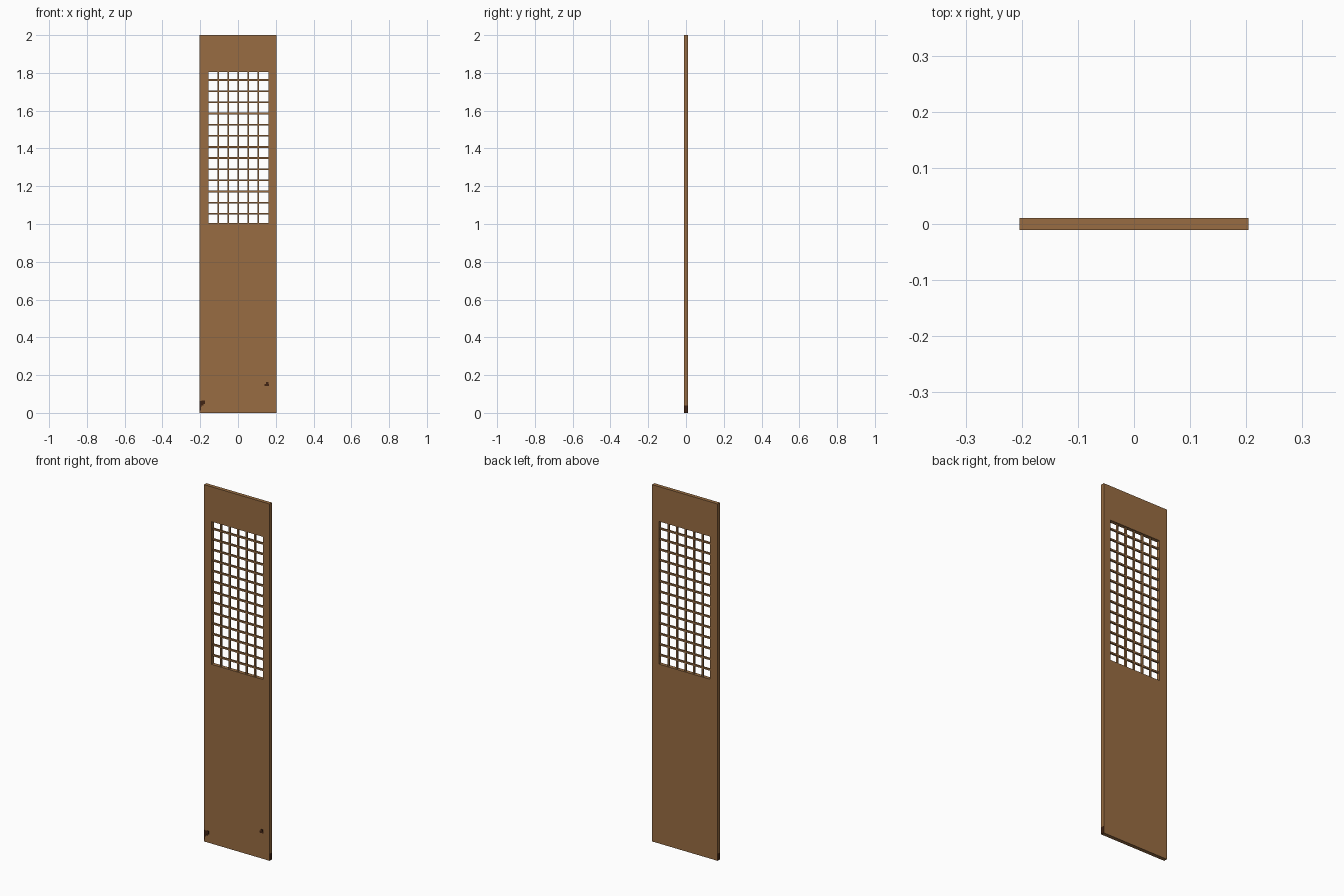
import bpy, bmesh

if "Cube" in bpy.data.objects:
    bpy.data.objects.remove(bpy.data.objects["Cube"])

W, D = 0.204, 0.0104            # half width and half thickness of the panel
X0, X1, Z0, Z1 = -0.156, 0.161, 1.005, 1.805   # window opening


def material(name, rgb):
    m = bpy.data.materials.new(name)
    m.diffuse_color = (*rgb, 1)
    m.use_nodes = True
    m.node_tree.nodes["Principled BSDF"].inputs["Base Color"].default_value = m.diffuse_color
    return m


wood = material("brown_wood", (0.315, 0.152, 0.054))
dark = material("dark_brown", (0.055, 0.018, 0.007))


def finish(name, bm, *mats):
    bmesh.ops.recalc_face_normals(bm, faces=bm.faces)
    me = bpy.data.meshes.new(name)
    bm.to_mesh(me)
    bm.free()
    for m in mats:
        me.materials.append(m)
    ob = bpy.data.objects.new(name, me)
    bpy.context.collection.objects.link(ob)
    return ob


def add_box(bm, x0, x1, y0, y1, z0, z1):
    vs = bmesh.ops.create_cube(bm, size=1)["verts"]
    for v in vs:
        v.co.x = x1 if v.co.x > 0 else x0
        v.co.y = y1 if v.co.y > 0 else y0
        v.co.z = z1 if v.co.z > 0 else z0


# Panel: front face grid with the window left out, extruded back
bm = bmesh.new()
xs, zs = [-W, X0, X1, W], [0, 0.04, Z0, Z1, 2]
grid = [[bm.verts.new((x, -D, z)) for z in zs] for x in xs]
for i in range(3):
    for j in range(4):
        if (i, j) != (1, 2):
            bm.faces.new((grid[i][j], grid[i + 1][j], grid[i + 1][j + 1], grid[i][j + 1]))
ext = bmesh.ops.extrude_face_region(bm, geom=bm.faces[:], use_keep_orig=True)
for v in ext["geom"]:
    if isinstance(v, bmesh.types.BMVert):
        v.co.y = D
bmesh.ops.recalc_face_normals(bm, faces=bm.faces)
for f in bm.faces:              # scuffed feet of the two side edges
    c = f.calc_center_median()
    if abs(c.x) > W - 0.001 and c.z < 0.04:
        f.material_index = 1
finish("door_panel", bm, wood, dark)

# Lattice bars
T, BD = 0.0045, 0.005
bm = bmesh.new()
for i in range(5):
    x = -0.105 + i * 0.0532
    add_box(bm, x - T, x + T, -BD, BD, Z0, Z1)
finish("vertical_bars", bm, wood)
bm = bmesh.new()
for i in range(13):
    z = 1.054 + i * 0.059
    add_box(bm, X0, X1, -BD, BD, z - T, z + T)
finish("horizontal_bars", bm, wood)

# Dark chips on the lower front
bm = bmesh.new()
for x0, x1, z0, z1 in ((-0.203, -0.192, 0.03, 0.064), (-0.192, -0.174, 0.048, 0.066),
                       (-0.192, -0.183, 0.038, 0.048), (-0.203, -0.197, 0.012, 0.03),
                       (0.141, 0.165, 0.142, 0.154), (0.147, 0.161, 0.154, 0.164)):
    add_box(bm, x0, x1, -D - 0.0006, -D + 0.0002, z0, z1)
finish("dark_chips", bm, dark)
